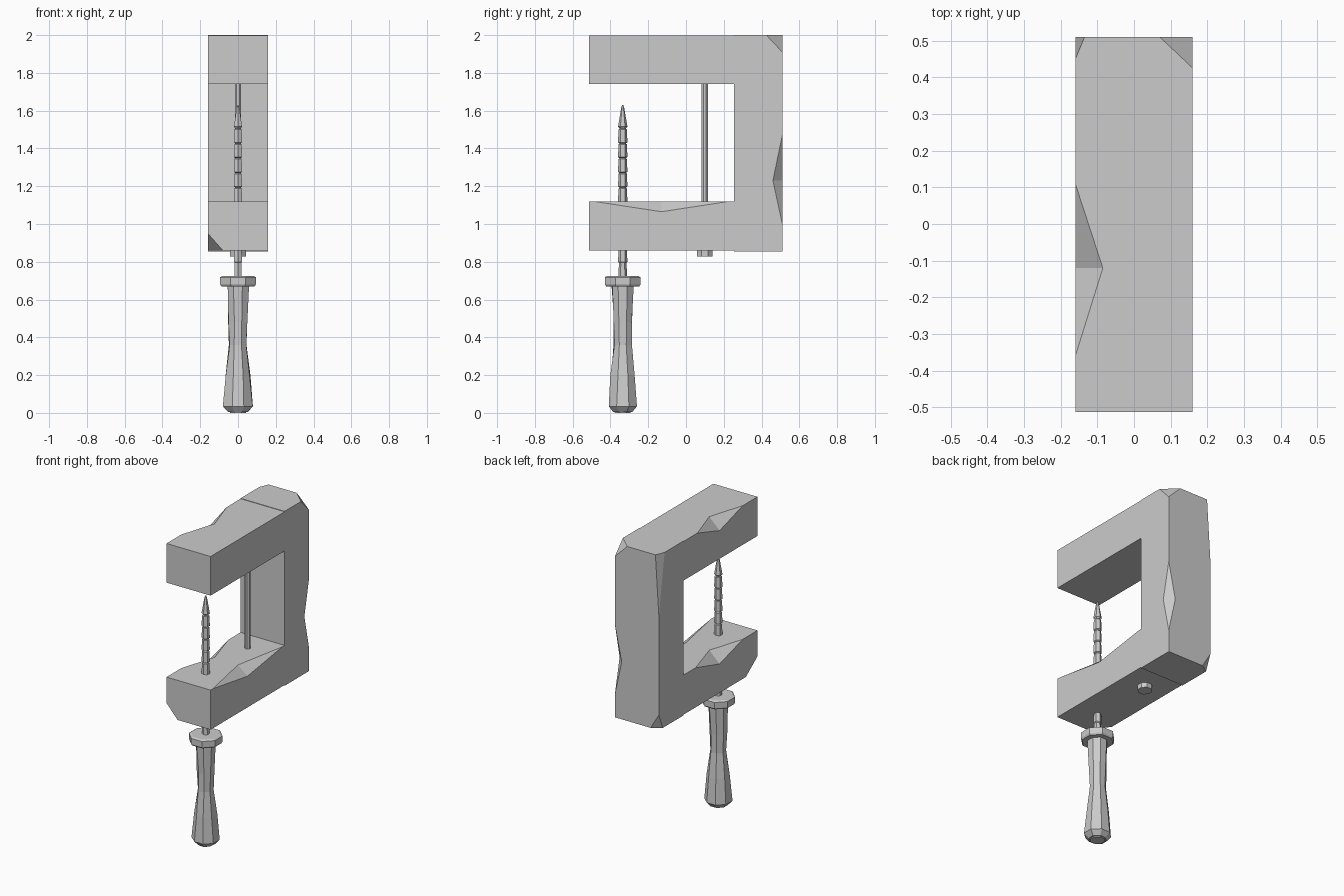
import bpy, bmesh, math, random
from mathutils import Vector

random.seed(4)
cube = bpy.data.objects.get("Cube")
if cube:
    bpy.data.objects.remove(cube, do_unlink=True)

metal = bpy.data.materials.new("plain grey")
metal.use_nodes = True
GREY = (0.6, 0.6, 0.6, 1)
metal.diffuse_color = GREY
metal.node_tree.nodes["Principled BSDF"].inputs["Base Color"].default_value = GREY


def finish(name, bm):
    bmesh.ops.recalc_face_normals(bm, faces=bm.faces)
    mesh = bpy.data.meshes.new(name)
    bm.to_mesh(mesh)
    bm.free()
    mesh.materials.append(metal)
    obj = bpy.data.objects.new(name, mesh)
    bpy.context.collection.objects.link(obj)
    return obj


def hull(points):
    bm = bmesh.new()
    for p in points:
        bm.verts.new(p)
    bmesh.ops.convex_hull(bm, input=bm.verts)
    bmesh.ops.dissolve_limit(bm, angle_limit=0.01, verts=bm.verts, edges=bm.edges)
    return bm


def chipped_block(name, low, high, chips=()):
    """Box whose corners are replaced by three points, one along each edge."""
    points = []
    for i in range(8):
        side = [(i >> k) & 1 for k in range(3)]
        corner = Vector([(low, high)[s][k] for k, s in enumerate(side)])
        cut = next((size for where, size in chips if where == tuple(side)), None)
        if cut is None:
            points.append(corner)
            continue
        for k in range(3):
            p = corner.copy()
            p[k] += cut[k] * (1 - 2 * side[k])
            points.append(p)
    return finish(name, hull(points))


def notch(obj, a, b, t, s):
    """V-shaped dent from a to b along an edge, with its valley from t to s."""
    a, b, t, s = map(Vector, (a, b, t, s))
    mid = (t + s) / 2
    grown = [a + (a - mid) * 0.3, b + (b - mid) * 0.3,
             t + (t - s) * 0.5, s + (s - t) * 0.5]
    cutter = finish(obj.name + "_cutter", hull(grown))
    cutter.hide_render = True
    mod = obj.modifiers.new("dent", 'BOOLEAN')
    mod.operation = 'DIFFERENCE'
    mod.solver = 'EXACT'
    mod.object = cutter
    bpy.context.view_layer.objects.active = obj
    bpy.ops.object.modifier_apply(modifier=mod.name)
    bpy.data.objects.remove(cutter, do_unlink=True)


def lathe(name, y, profile, sides, turn=0.0, rough=0.0):
    """Faceted turned part from (radius, height) rings."""
    bm = bmesh.new()
    rings = []
    for r, z in profile:
        ring = []
        for i in range(sides):
            a = math.tau * (i + turn) / sides
            q = r + random.uniform(-rough, rough)
            ring.append(bm.verts.new((q * math.cos(a), y + q * math.sin(a), z)))
        rings.append(ring)
    for lo, hi in zip(rings, rings[1:]):
        for i in range(sides):
            j = (i + 1) % sides
            bm.faces.new((lo[i], lo[j], hi[j], hi[i]))
    bm.faces.new(rings[0])
    bm.faces.new(rings[-1])
    return finish(name, bm)


W, FRONT, BACK, JOIN = 0.16, -0.513, 0.51, 0.255

# Frame: two jaws and a chipped spine
upper = chipped_block("upper_jaw", (-W, FRONT, 1.74), (W, JOIN, 1.997))
lower = chipped_block("lower_jaw", (-W, FRONT, 0.86), (W, JOIN, 1.12),
                      [((0, 0, 0), (0.08, 0.12, 0.09))])
spine = chipped_block("spine", (-W, JOIN, 0.855), (W, BACK, 2.0),
                      [((0, 1, 1), (0.025, 0.06, 0.4)),
                       ((1, 1, 1), (0.09, 0.085, 0.09)),
                       ((0, 1, 0), (0.06, 0.04, 0.1))])

# Worn dents along the edges
notch(upper, (-W, 0.11, 1.997), (-W, -0.36, 1.997), (-0.085, -0.12, 1.997), (-W, -0.12, 1.925))
notch(lower, (-W, 0.13, 1.12), (-W, -0.36, 1.12), (-0.085, -0.12, 1.12), (-W, -0.12, 1.05))
notch(lower, (W, 0.23, 1.12), (W, -0.49, 1.12), (0.09, -0.13, 1.12), (W, -0.13, 1.065))
notch(spine, (W, BACK, 1.47), (W, BACK, 1.0), (0.11, BACK, 1.23), (W, 0.46, 1.23))

# Guide rod and its bolt head under the lower jaw
lathe("guide_rod", 0.10, [(0.018, 0.85), (0.018, 1.75)], 8, 0.5)
lathe("bolt_head", 0.10, [(0.045, 0.828), (0.045, 0.87)], 8, 0.5)

# Threaded screw: stacked flared segments and a pointed tip
screw = [(0.024, 0.70), (0.02, 0.795), (0.025, 0.80), (0.021, 0.88), (0.021, 1.11)]
for k in range(5):
    z = 1.12 + 0.078 * k
    screw += [(0.025, z), (0.022, z + 0.068), (0.016, z + 0.073)]
screw += [(0.025, 1.515), (0.008, 1.615), (0.003, 1.63)]
lathe("screw", -0.335, screw, 6, 0.5)

# Handle with a collar
lathe("collar", -0.335, [(0.095, 0.67), (0.102, 0.68), (0.102, 0.718), (0.09, 0.725)], 8, 0.5)
lathe("handle", -0.335, [(0.055, 0.005), (0.083, 0.035), (0.068, 0.2), (0.05, 0.36),
                         (0.053, 0.48), (0.061, 0.67)], 8, 0.5, 0.004)
lathe("handle_end", -0.335, [(0.045, 0.0), (0.05, 0.02)], 8, 0.5)
